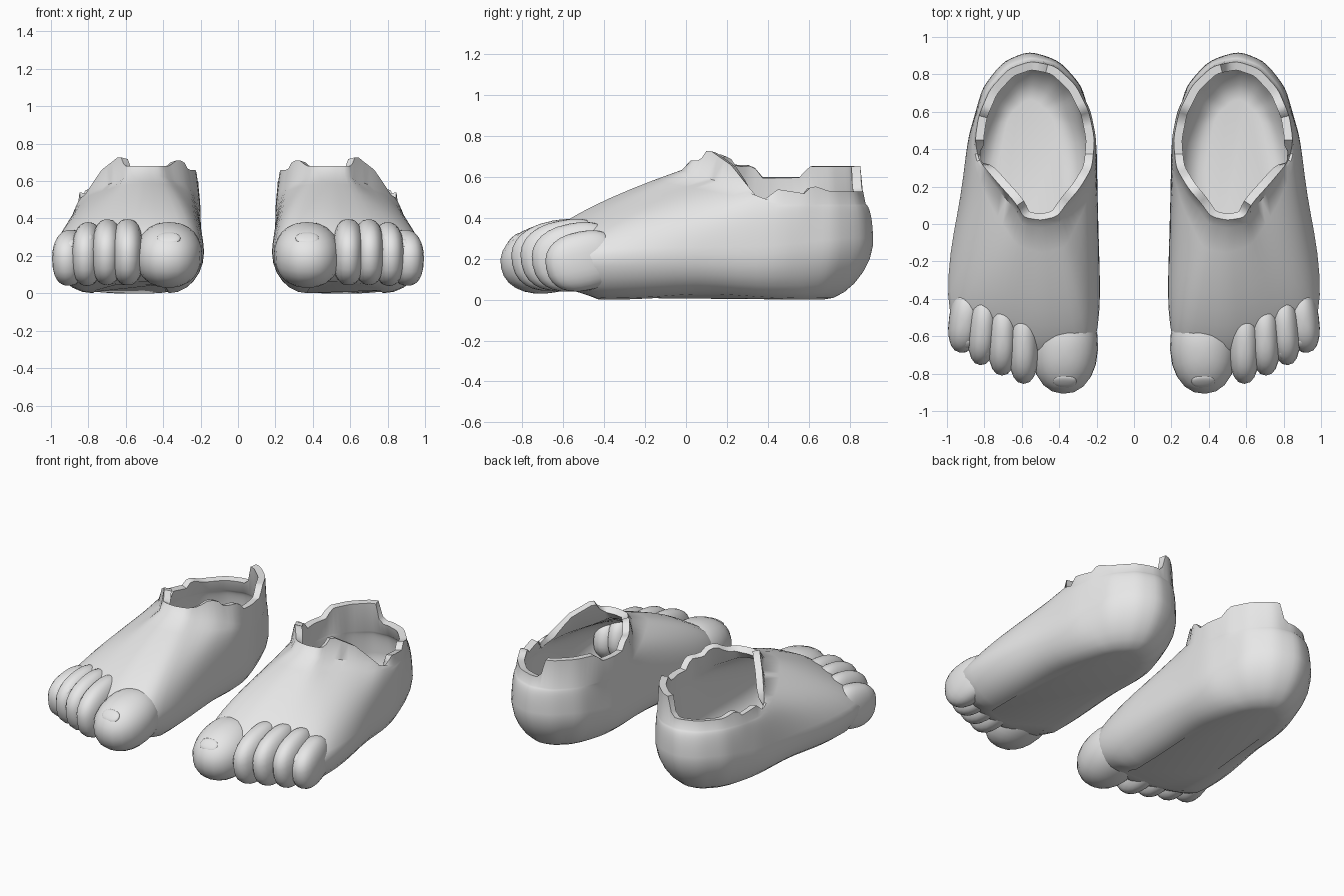
import bpy, bmesh, math
from mathutils import Matrix, Vector

if "Cube" in bpy.data.objects:
    bpy.data.objects.remove(bpy.data.objects["Cube"])

skin = bpy.data.materials.new("plain_grey")
skin.diffuse_color = (0.8, 0.8, 0.8, 1)
skin.use_nodes = True
skin.node_tree.nodes["Principled BSDF"].inputs["Base Color"].default_value = skin.diffuse_color
N = 72


def lerp_table(table, deg):
    """Linear lookup in rows of (angle, value...)."""
    for a, b in zip(table, table[1:]):
        if a[0] <= deg <= b[0]:
            t = (deg - a[0]) / (b[0] - a[0])
            return [p + (q - p) * t for p, q in zip(a[1:], b[1:])]
    return list(table[-1][1:])


def finish(name, bm, thickness=0):
    """Make an object, shade it and mirror it to the other foot."""
    bmesh.ops.recalc_face_normals(bm, faces=bm.faces)
    me = bpy.data.meshes.new(name)
    bm.to_mesh(me)
    bm.free()
    ob = bpy.data.objects.new(name, me)
    bpy.context.collection.objects.link(ob)
    me.materials.append(skin)
    bpy.ops.object.select_all(action='DESELECT')
    ob.select_set(True)
    bpy.context.view_layer.objects.active = ob
    if thickness:
        sol = ob.modifiers.new("shell", 'SOLIDIFY')
        sol.thickness = thickness
        sol.offset = -1
        bpy.ops.object.modifier_apply(modifier="shell")
    bpy.ops.object.shade_smooth_by_angle(angle=math.radians(50))
    mir = ob.modifiers.new("other_foot", 'MIRROR')
    mir.use_mirror_merge = False
    return ob


# Widest outline of the foot: angle, x, y (0 = outer side, 90 = heel)
outline = [(0, .89, .45), (45, .81, .73), (68, .70, .87), (90, .56, .925),
           (112, .40, .875), (135, .28, .74), (180, .20, .45), (205, .195, .15),
           (222, .185, -.2), (235, .178, -.45), (250, .22, -.72), (270, .5, -.75),
           (290, .75, -.68), (305, .94, -.58), (318, 1.005, -.45), (330, .985, -.15),
           (345, .925, .15), (360, .89, .45)]
# Ankle opening, narrow at the front: angle, x, y
opening = [(0, .85, .45), (20, .83, .58), (45, .77, .72), (68, .67, .83), (90, .55, .87),
           (112, .42, .845), (135, .31, .74), (160, .24, .6), (180, .21, .45),
           (200, .225, .30), (222, .29, .19), (236, .36, .11), (250, .41, .04),
           (270, .5, .02), (290, .59, .035), (308, .63, .11), (325, .73, .22),
           (345, .83, .34), (360, .85, .45)]
# Torn rim height: angle, z
rim = [(0, .54), (20, .52), (27, .56), (42, .53), (99, .53), (104, .655),
       (158, .655), (163, .60), (192, .60), (196, .66), (214, .66), (222, .71),
       (230, .71), (238, .68), (298, .68), (307, .74), (325, .66), (349, .48), (360, .54)]
ang = [360 * i / N for i in range(N)]


def smooth_loop(table, passes):
    pts = [Vector(lerp_table(table, a)) for a in ang]
    for _ in range(passes):
        pts = [(pts[i - 1] + pts[i] * 2 + pts[(i + 1) % N]) / 4 for i in range(N)]
    return pts


P = smooth_loop(outline, 2)
R = smooth_loop(opening, 1)
MID = Vector((.53, .45))


def wide_z(p):
    """Height of the widest line, higher round the heel."""
    return .22 + .05 * max(0, min(1, (p.y - .4) / .4))


def sole_point(i, a):
    """Rounded lower edge, from the widest line (a = 0) to the sole (a = 90)."""
    p = P[i]
    heel = max(0, min(1, (p.y - .3) / .5))
    centre = Vector((.56, max(-.4, min(.56, p.y))))
    q = p.lerp(centre, (.5 + .2 * heel) * (1 - math.cos(a)) ** (1 - .2 * heel))
    arch = .022 * math.exp(-((p.y - .1) / .25) ** 2)
    toe_lift = .04 * max(0, -p.y - .45) / .2
    return (q.x, q.y, wide_z(p) * (1 - math.sin(a)) + (arch + toe_lift) * math.sin(a))


def upper_point(i, t):
    """Curve from the widest line (t = 0) up to just below the rim (t = 1)."""
    c, s = math.cos(math.radians(ang[i])), math.sin(math.radians(ang[i]))
    front = max(0, -s)
    r = MID + (R[i] - MID) * (1.03 + .07 * front)
    ctrl = P[i].lerp(r, .05 + .2 * max(0, c))
    zc = .44 - .045 * front - .06 * max(0, c) * front
    zr = .47 + .165 * front
    w = ((1 - t) ** 2, 2 * t * (1 - t), t * t)
    q = P[i] * w[0] + ctrl * w[1] + r * w[2]
    return (q.x, q.y, wide_z(P[i]) * w[0] + zc * w[1] + zr * w[2])


# Hollow foot body with a torn ankle opening
rings = [[sole_point(i, math.radians(a)) for i in range(N)] for a in (90, 75, 60, 45, 30, 15)]
rings += [[upper_point(i, k / 10) for i in range(N)] for k in range(11)]
rings.append([(R[i].x, R[i].y, lerp_table(rim, ang[i])[0]) for i in range(N)])
bm = bmesh.new()
vs = [[bm.verts.new(p) for p in ring] for ring in rings]
for lo, hi in zip(vs, vs[1:]):
    for i in range(N):
        j = (i + 1) % N
        bm.faces.new((lo[i], lo[j], hi[j], hi[i]))
bm.faces.new(vs[0][::-1])
finish("foot_body", bm, .045)


def blob(name, centre, radii, pitch, yaw=0, power=.85):
    """Slightly squared ellipsoid."""
    bm = bmesh.new()
    bmesh.ops.create_uvsphere(bm, u_segments=20, v_segments=14, radius=1)
    m = (Matrix.Translation(centre) @ Matrix.Rotation(yaw, 4, 'Z')
         @ Matrix.Rotation(pitch, 4, 'X'))
    for v in bm.verts:
        v.co = m @ Vector([math.copysign(abs(k) ** power, k) * r
                           for k, r in zip(v.co, radii)])
    finish(name, bm)


# Toes: name, centre, radii, yaw
toes = [("big_toe", (.37, -.66, .205), (.178, .25, .17), .04),
        ("second_toe", (.59, -.62, .22), (.088, .235, .17), 0),
        ("third_toe", (.70, -.585, .22), (.085, .225, .17), .03),
        ("fourth_toe", (.805, -.54, .21), (.083, .215, .165), .08),
        ("little_toe", (.90, -.50, .19), (.088, .19, .145), .15)]
for name, c, r, yaw in toes:
    blob(name, c, r, .2, yaw, .92 if name == "big_toe" else .85)
    # Small nail on the upper front of each toe
    nail = (c[0], c[1] - r[1] * .72, c[2] + r[2] * .52)
    blob(name + "_nail", nail, (r[0] * .35, r[1] * .17, .016), .75, yaw)
